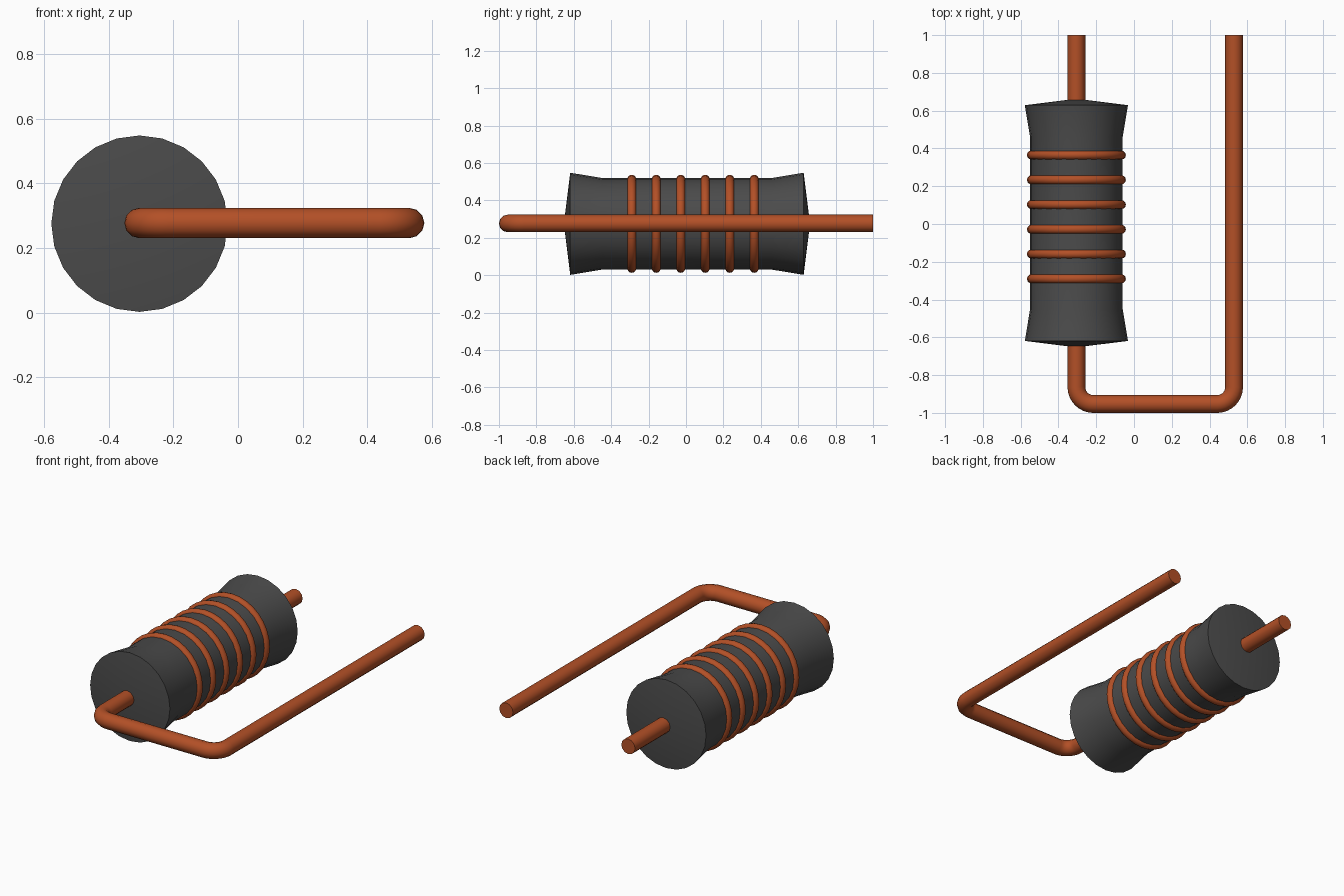
import bpy, bmesh
from math import sin, cos, pi, radians
from mathutils import Vector, Matrix

cube = bpy.data.objects.get("Cube")
if cube:
    bpy.data.objects.remove(cube, do_unlink=True)

AXIS_X, AXIS_Z, MID_Y = -0.305, 0.275, 0.005
WIRE_R = 0.047


def material(name, rgb):
    mat = bpy.data.materials.new(name)
    mat.use_nodes = True
    mat.diffuse_color = (*rgb, 1)
    mat.node_tree.nodes["Principled BSDF"].inputs["Base Color"].default_value = (*rgb, 1)
    return mat


charcoal = material("charcoal", (0.07, 0.07, 0.07))
copper = material("copper", (0.45, 0.08, 0.02))


def finish(obj, mat, angle):
    obj.data.materials.append(mat)
    bpy.ops.object.select_all(action="DESELECT")
    obj.select_set(True)
    bpy.context.view_layer.objects.active = obj
    if obj.type == "CURVE":
        bpy.ops.object.convert(target="MESH")
        obj = bpy.context.object
    bpy.ops.object.shade_smooth_by_angle(angle=radians(angle))


def lathe(name, profile, y, mat, sides, closed=False, angle=30):
    """Spin (radius, y) points around the body axis."""
    bm = bmesh.new()
    verts = [bm.verts.new((0, py, r)) for r, py in profile]
    pairs = list(zip(verts, verts[1:]))
    if closed:
        pairs.append((verts[-1], verts[0]))
    edges = [bm.edges.new(p) for p in pairs]
    bmesh.ops.spin(bm, geom=verts + edges, cent=(0, 0, 0), axis=(0, 1, 0),
                   angle=2 * pi, steps=sides)
    bmesh.ops.remove_doubles(bm, verts=bm.verts, dist=0.0005)
    bmesh.ops.recalc_face_normals(bm, faces=bm.faces)
    mesh = bpy.data.meshes.new(name)
    bm.to_mesh(mesh)
    bm.free()
    obj = bpy.data.objects.new(name, mesh)
    obj.location = (AXIS_X, y, AXIS_Z)
    bpy.context.collection.objects.link(obj)
    finish(obj, mat, angle)


# Core with flared ends and shallow conical caps
half = [(0, 0.658), (0.273, 0.624), (0.245, 0.455)]
core = half + [(r, -y) for r, y in reversed(half)]
lathe("core", core, MID_Y, charcoal, 24)

# Six separate windings
ring = [(0.238 + 0.024 * cos(2 * pi * i / 12), 0.024 * sin(2 * pi * i / 12)) for i in range(12)]
for i in range(6):
    lathe(f"winding_{i + 1}", ring, 0.365 - 0.131 * i, copper, 32, closed=True, angle=60)

# Bent lead wire running through the core and back along its side
FRONT_Y, RIGHT_X, BEND = -1 + WIRE_R, 0.53, 0.09
path = [(AXIS_X, 1)]
for cx, start in ((AXIS_X + BEND, pi), (RIGHT_X - BEND, 1.5 * pi)):
    for i in range(9):
        a = start + pi / 2 * i / 8
        path.append((cx + BEND * cos(a), FRONT_Y + BEND + BEND * sin(a)))
path.append((RIGHT_X, 1))

curve = bpy.data.curves.new("lead_wire", "CURVE")
curve.dimensions = "3D"
curve.bevel_depth = WIRE_R
curve.bevel_resolution = 4
curve.use_fill_caps = True
spline = curve.splines.new("POLY")
spline.points.add(len(path) - 1)
for point, (x, y) in zip(spline.points, path):
    point.co = (x, y, AXIS_Z + 0.002, 1)
wire = bpy.data.objects.new("lead_wire", curve)
bpy.context.collection.objects.link(wire)
finish(wire, copper, 40)
